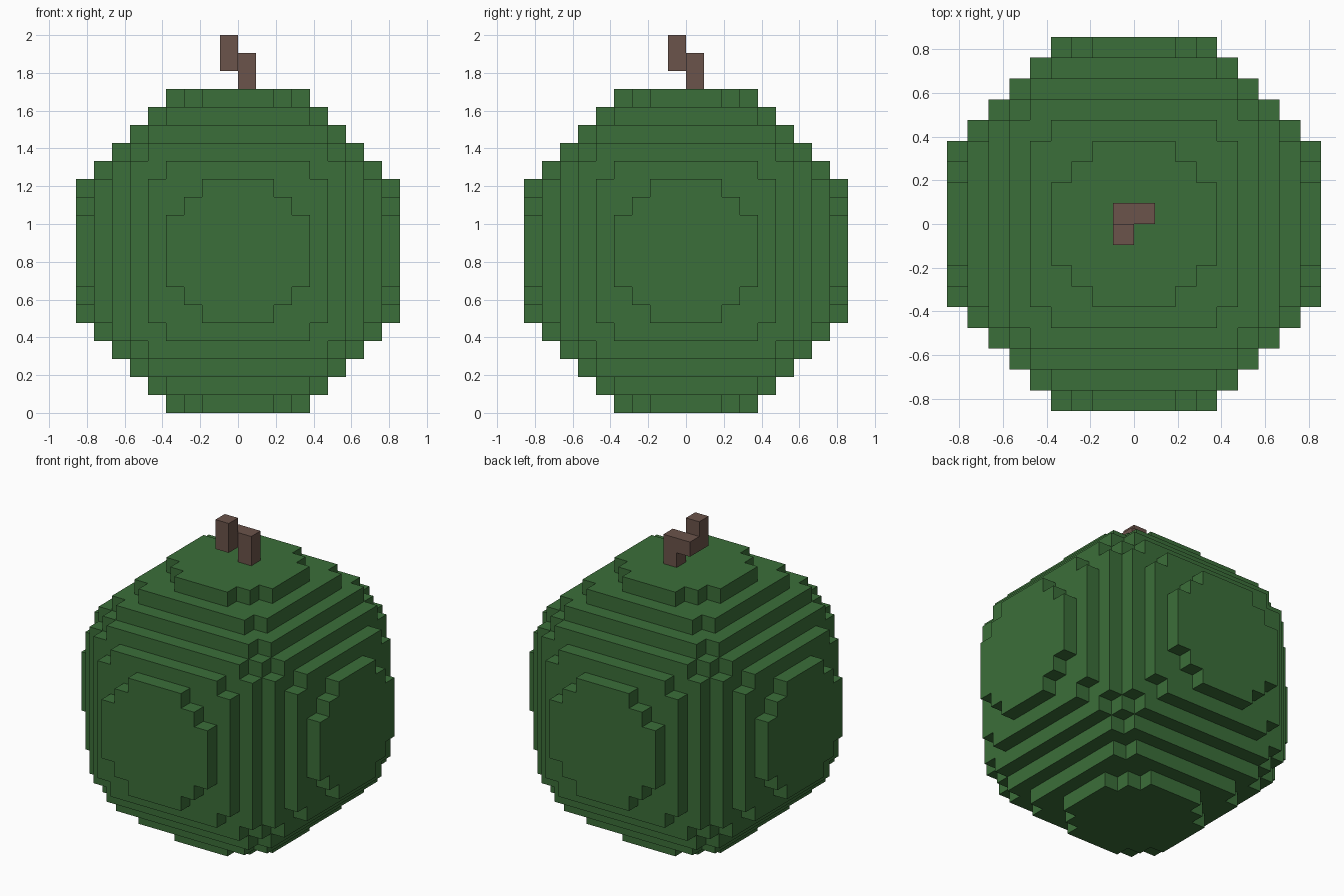
import bpy, bmesh
from mathutils import Vector

cube = bpy.data.objects.get("Cube")
if cube:
    bpy.data.objects.remove(cube, do_unlink=True)

U = 2 / 21          # edge length of one block
R = 9               # body radius in blocks


def material(name, rgb):
    m = bpy.data.materials.new(name)
    m.use_nodes = True
    m.diffuse_color = (*rgb, 1)
    m.node_tree.nodes["Principled BSDF"].inputs["Base Color"].default_value = (*rgb, 1)
    return m


def block_object(name, cells, mat):
    """Build the outer skin of a set of unit blocks, given by their lowest corners."""
    bm = bmesh.new()
    verts = {}

    def vert(p):
        key = tuple(round(c) for c in p)
        if key not in verts:
            verts[key] = bm.verts.new(Vector(key) * U)
        return verts[key]

    for cell in cells:
        for axis in range(3):
            for side in (0, 1):
                step = [0, 0, 0]
                step[axis] = 2 * side - 1
                if tuple(c + s for c, s in zip(cell, step)) in cells:
                    continue
                a, b = Vector(), Vector()
                a[(axis + 1) % 3] = 1
                b[(axis + 2) % 3] = 1
                o = Vector(cell)
                o[axis] += side
                loop = [o, o + a, o + a + b, o + b]
                bm.faces.new([vert(p) for p in (loop if side else loop[::-1])])
    mesh = bpy.data.meshes.new(name)
    bm.to_mesh(mesh)
    bm.free()
    mesh.materials.append(mat)
    ob = bpy.data.objects.new(name, mesh)
    bpy.context.collection.objects.link(ob)
    return ob


# Rounded block body: the farther out a layer is, the smaller its stepped outline
CORNER_LIMIT = {9: 6, 8: 9, 7: 11, 6: 12}


def in_body(cell):
    a, b, c = sorted((i + 1 if i >= 0 else -i for i in cell), reverse=True)
    return a + b <= 13 and b + c <= CORNER_LIMIT.get(a, 10)


span = range(-R, R)
body = {(x, y, z + R) for x in span for y in span for z in span if in_body((x, y, z))}
block_object("fruit_body", body, material("leaf green", (0.044, 0.156, 0.041)))

# Crooked stem: upright, sideways step, then a raised tip
stem = {(0, 0, 18), (0, 0, 19), (-1, 0, 19), (-1, -1, 19), (-1, -1, 20)}
block_object("stem", stem, material("stem brown", (0.147, 0.087, 0.069)))
